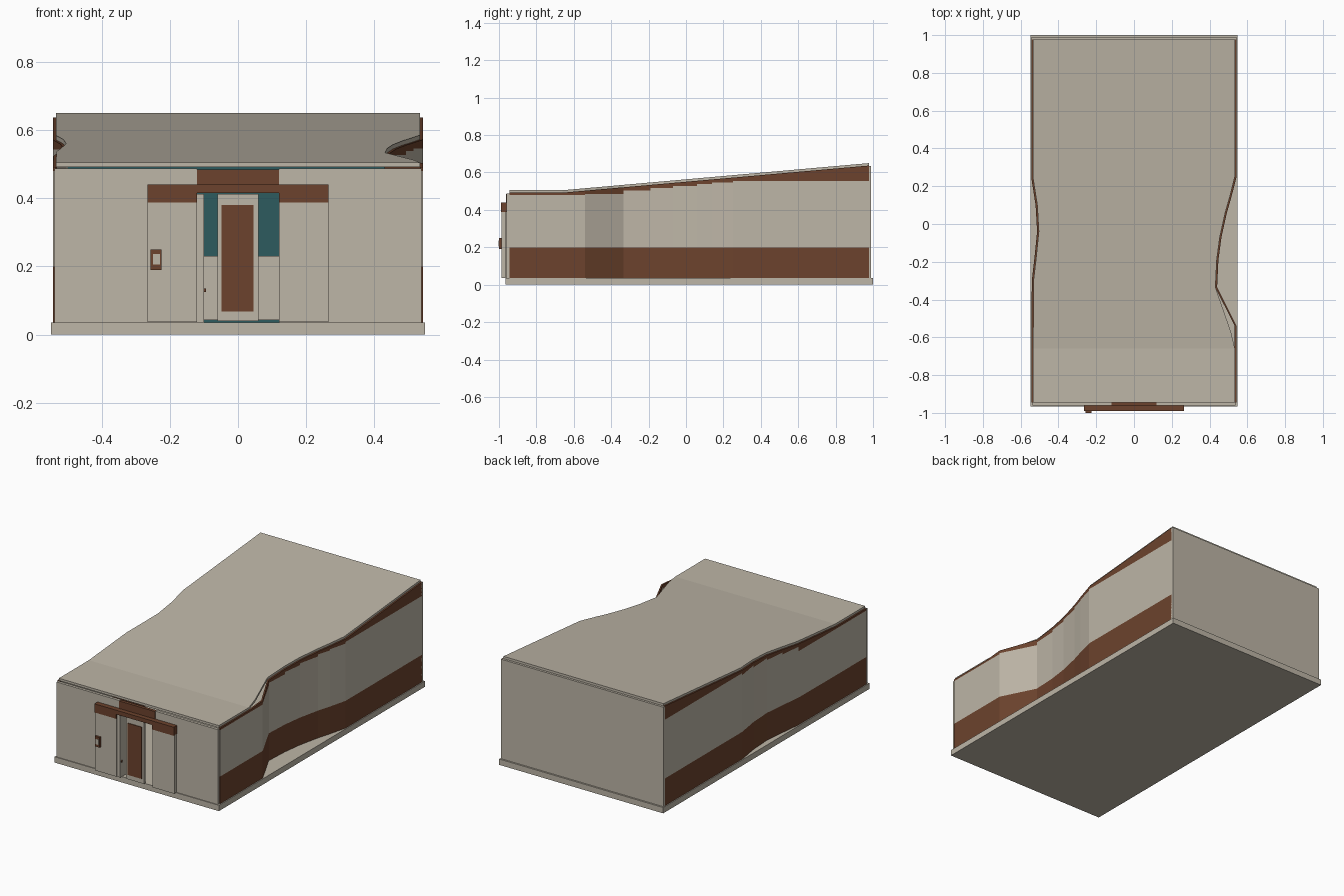
import bpy
import bmesh

if "Cube" in bpy.data.objects:
    bpy.data.objects.remove(bpy.data.objects["Cube"])


def material(name, rgb):
    m = bpy.data.materials.new(name)
    m.use_nodes = True
    m.diffuse_color = (*rgb, 1)
    m.node_tree.nodes["Principled BSDF"].inputs["Base Color"].default_value = (*rgb, 1)
    return m


cream = material("cream", (0.51, 0.465, 0.385))
brown = material("rust brown", (0.15, 0.055, 0.026))
teal = material("teal", (0.027, 0.105, 0.112))


def finish(name, bm, mats):
    bmesh.ops.recalc_face_normals(bm, faces=bm.faces[:])
    mesh = bpy.data.meshes.new(name)
    bm.to_mesh(mesh)
    bm.free()
    for m in mats:
        mesh.materials.append(m)
    ob = bpy.data.objects.new(name, mesh)
    bpy.context.collection.objects.link(ob)
    return ob


def box(name, x, y, z, mat):
    bm = bmesh.new()
    bmesh.ops.create_cube(bm, size=1)
    for v in bm.verts:
        for i, (lo, hi) in enumerate((x, y, z)):
            v.co[i] = hi if v.co[i] > 0 else lo
    return finish(name, bm, [mat])


FLOOR, BEND, FRONT, BACK = 0.035, -0.66, -0.945, 0.978


def roof_z(y):
    # flat at the front, then a straight rise to the back
    return 0.505 + max(0, y - BEND) * 0.0885


# Plan outlines of the side walls, front to back: x, y
right_path = [(0.543, FRONT), (0.543, BEND), (0.543, -0.54), (0.44, -0.335),
              (0.447, -0.19), (0.463, -0.07), (0.492, 0.06), (0.515, 0.14),
              (0.543, 0.25), (0.543, BACK)]
left_path = [(-0.543, FRONT), (-0.543, BEND), (-0.541, -0.3), (-0.526, -0.17),
             (-0.513, -0.04), (-0.521, 0.1), (-0.543, 0.24), (-0.543, BACK)]


def cream_top(y):
    # stepped upper edge of the pale band, one step per wall panel
    if y < -0.54:
        return 0.48
    return min(0.557, roof_z(y) - 0.03)


def side_wall(name, path, side):
    bm = bmesh.new()
    for (x0, y0), (x1, y1) in zip(path, path[1:]):
        split = cream_top(y0)
        levels = [(FLOOR, FLOOR), (0.2, 0.2), (split, split),
                  (roof_z(y0) - 0.013, roof_z(y1) - 0.013)]
        outer = [(bm.verts.new((x0, y0, a)), bm.verts.new((x1, y1, b))) for a, b in levels]
        inner = [(bm.verts.new((x0 - side * 0.01, y0, a)), bm.verts.new((x1 - side * 0.01, y1, b)))
                 for a, b in levels]
        for i in range(3):
            for rows in (outer, inner):
                f = bm.faces.new((rows[i][0], rows[i][1], rows[i + 1][1], rows[i + 1][0]))
                f.material_index = 0 if i == 1 else 1
            for e in (0, 1):
                f = bm.faces.new((outer[i][e], inner[i][e], inner[i + 1][e], outer[i + 1][e]))
                f.material_index = 0 if i == 1 else 1
        for i in (0, 3):
            f = bm.faces.new((outer[i][0], outer[i][1], inner[i][1], inner[i][0]))
            f.material_index = 1
    finish(name, bm, [cream, brown])


side_wall("left_wall", right_path, 1)
side_wall("right_wall", left_path, -1)

# Roof follows the wall outline, set slightly inward
edge_r = [(x - 0.009, y) for x, y in right_path]
edge_r[2] = (0.513, -0.57)
edge_l = [(x + 0.009, y) for x, y in left_path]
bm = bmesh.new()
outline = [bm.verts.new((x, y, 0)) for x, y in edge_r + edge_l[::-1]]
plan = bm.faces.new(outline)
bmesh.ops.bisect_plane(bm, geom=[plan, *bm.edges, *bm.verts], plane_co=(0, BEND, 0),
                       plane_no=(0, 1, 0))
if len(bm.faces) == 1:
    bend = [v for v in bm.verts if abs(v.co.y - BEND) < 0.001]
    bmesh.ops.connect_verts(bm, verts=bend)
grown = bmesh.ops.extrude_face_region(bm, geom=bm.faces[:])["geom"]
lower = {v for v in grown if isinstance(v, bmesh.types.BMVert)}
for v in bm.verts:
    v.co.z = roof_z(v.co.y) - (0.014 if v in lower else 0)
finish("roof", bm, [cream])

# Base and end walls
box("base_slab", (-0.548, 0.548), (-0.965, 1.0), (0, FLOOR), cream)
box("back_wall", (-0.543, 0.543), (0.975, 0.99), (FLOOR, 0.635), cream)
for name, s in (("left", 1), ("right", -1)):
    span = sorted((s * 0.12, s * 0.538))
    box(name + "_front_wall", span, (-0.96, -0.943), (FLOOR, 0.487), cream)

# Entrance: header, rail and open sliding panels
box("door_header", (-0.12, 0.12), (-0.962, -0.943), (0.415, 0.485), brown)
box("door_rail", (-0.265, 0.265), (-0.99, -0.96), (0.415, 0.44), brown)
for name, s in (("left", 1), ("right", -1)):
    span = sorted((s * 0.12, s * 0.265))
    box(name + "_rail_drop", span, (-0.99, -0.96), (0.388, 0.416), brown)
    box(name + "_sliding_panel", span, (-0.986, -0.966), (FLOOR + 0.002, 0.39), cream)

# Central door leaf and jamb
box("door_leaf", (-0.06, 0.06), (-0.982, -0.967), (0.04, 0.413), cream)
box("door_inset", (-0.048, 0.046), (-0.986, -0.98), (0.068, 0.38), brown)
box("door_jamb", (-0.12, -0.1), (-0.98, -0.9), (FLOOR, 0.413), cream)
box("jamb_handle", (-0.099, -0.094), (-0.975, -0.965), (0.125, 0.135), brown)

# Control box
box("control_box", (-0.256, -0.224), (-1.0, -0.984), (0.19, 0.25), brown)
box("control_plate", (-0.249, -0.229), (-1.0015, -0.998), (0.205, 0.237), cream)

# Interior seen through the doorway
box("inner_back_panel", (-0.5, 0.5), (0.955, 0.97), (FLOOR, 0.6), teal)
box("inner_counter", (-0.4, 0.4), (0.75, 0.95), (FLOOR + 0.008, 0.23), cream)
